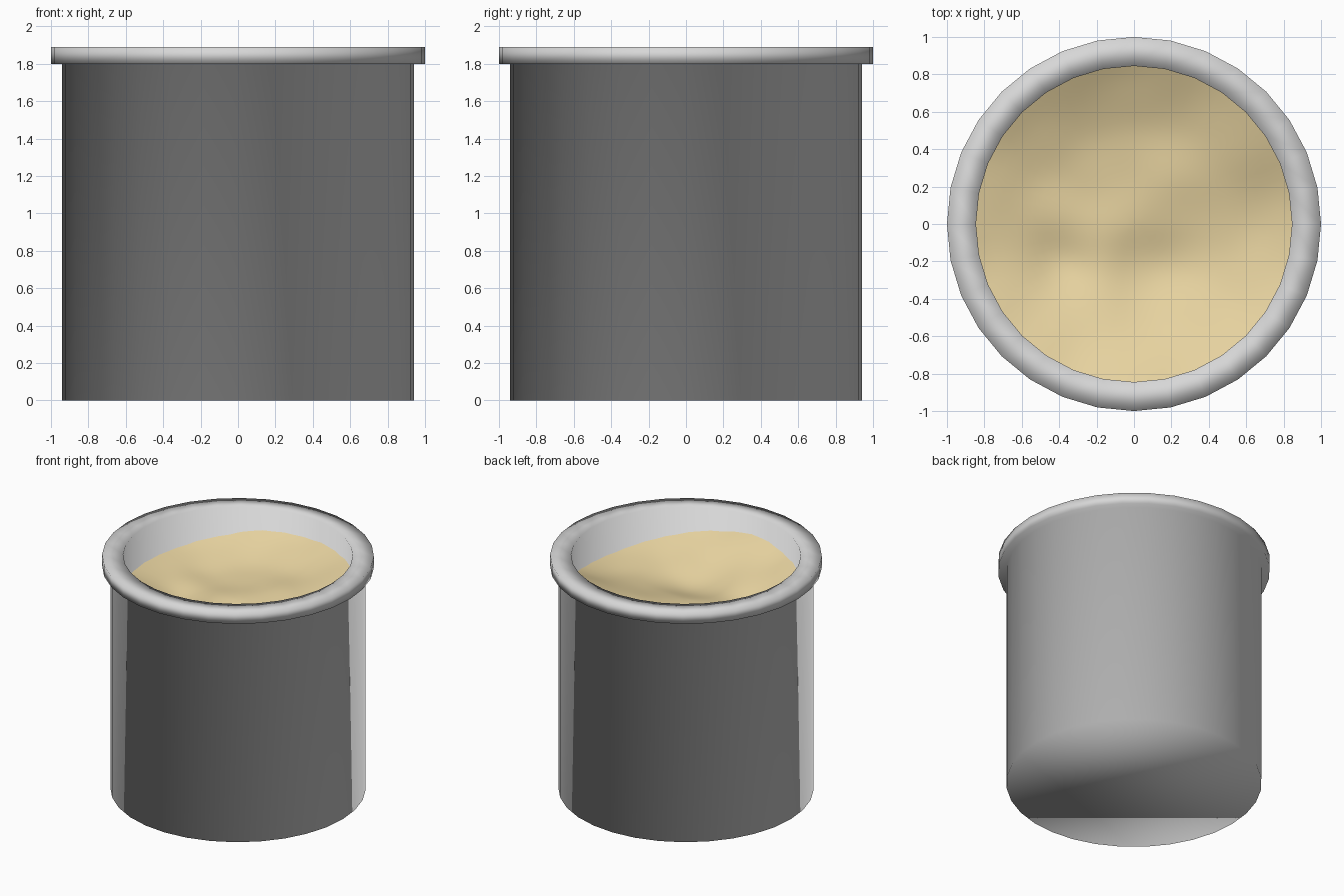
import bpy, bmesh, math
from mathutils import noise, Vector

if "Cube" in bpy.data.objects:
    bpy.data.objects.remove(bpy.data.objects["Cube"])


def material(name, rgb):
    m = bpy.data.materials.new(name)
    m.diffuse_color = (*rgb, 1)
    m.use_nodes = True
    m.node_tree.nodes["Principled BSDF"].inputs["Base Color"].default_value = m.diffuse_color
    return m


def finish(bm, name, mat):
    for f in bm.faces:
        f.smooth = True
    me = bpy.data.meshes.new(name)
    bm.to_mesh(me)
    bm.free()
    me.materials.append(mat)
    ob = bpy.data.objects.new(name, me)
    bpy.context.collection.objects.link(ob)
    return ob


def ring(bm, r, n, height):
    out = []
    for i in range(n):
        a = 2 * math.pi * i / n
        x, y = r * math.cos(a), r * math.sin(a)
        out.append(bm.verts.new((x, y, height(x, y))))
    return out


def bridge(bm, lower, upper):
    n = len(lower)
    for i in range(n):
        j = (i + 1) % n
        bm.faces.new((lower[i], lower[j], upper[j], upper[i]))


ceramic = material("pale grey ceramic", (0.68, 0.68, 0.68))
flour = material("cream powder", (0.80, 0.65, 0.35))

# Container: turned profile with a flat lip, thick wall and inner floor
profile = [(0.94, 0.0), (0.94, 1.80), (1.0, 1.80), (1.0, 1.89),
           (0.845, 1.89), (0.845, 0.10)]
bm = bmesh.new()
rings = [ring(bm, r, 32, lambda x, y, z=z: z) for r, z in profile]
for lo, hi in zip(rings, rings[1:]):
    bridge(bm, lo, hi)
bm.faces.new(list(reversed(rings[0])))
bm.faces.new(rings[-1])
finish(bm, "canister", ceramic)

# Contents: dished powder surface with soft lumps (x, y, height, spread)
LUMPS = [(-0.38, -0.22, -0.05, 0.12), (0.18, 0.15, 0.05, 0.20),
         (0.15, -0.27, -0.03, 0.14), (0.66, 0.48, 0.07, 0.22),
         (-0.15, -0.02, 0.03, 0.13), (-0.05, -0.84, 0.02, 0.15)]


def surface(x, y):
    r = math.hypot(x, y) / 0.845
    edge = 0.16 - 0.06 * math.cos(2 * math.atan2(y, x))
    z = 1.50 + edge * r ** 2
    for cx, cy, h, s in LUMPS:
        z += h * math.exp(-((x - cx) ** 2 + (y - cy) ** 2) / (2 * s * s))
    return z + 0.012 * noise.noise(Vector((x * 4, y * 4, 0.5)))


bm = bmesh.new()
centre = bm.verts.new((0, 0, surface(0, 0)))
rings = [ring(bm, 0.845 * k / 20, 64, surface) for k in range(1, 21)]
for i in range(64):
    bm.faces.new((centre, rings[0][i], rings[0][(i + 1) % 64]))
for inner, outer in zip(rings, rings[1:]):
    bridge(bm, outer, inner)
bmesh.ops.recalc_face_normals(bm, faces=bm.faces[:])
bm.normal_update()
if sum(f.normal.z for f in bm.faces) < 0:
    bmesh.ops.reverse_faces(bm, faces=bm.faces[:])
finish(bm, "powder_contents", flour)
